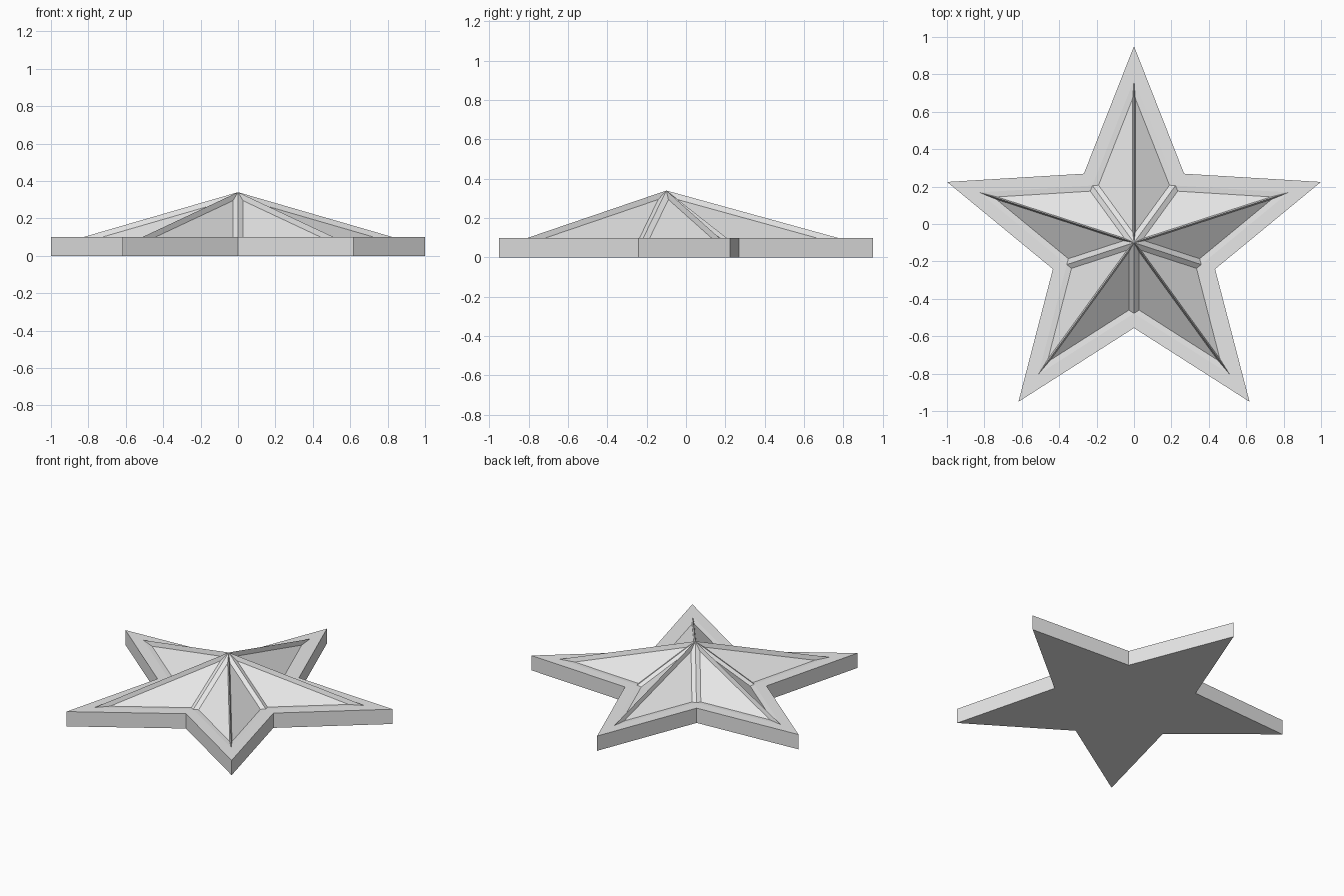
import bpy
import bmesh
import math

CENTRE_Y = -0.10
RIM_Z, PEAK_Z = 0.10, 0.34

cube = bpy.data.objects.get("Cube")
if cube:
    bpy.data.objects.remove(cube, do_unlink=True)

grey = bpy.data.materials.new("plain_grey")
grey.use_nodes = True
grey.diffuse_color = (0.8, 0.8, 0.8, 1)
grey.node_tree.nodes["Principled BSDF"].inputs["Base Color"].default_value = (0.8, 0.8, 0.8, 1)


def star_ring(bm, tip, valley, z):
    """Ten vertices, alternating tips and valleys, counter-clockwise."""
    ring = []
    for i in range(10):
        a = math.radians(90 + 36 * i)
        r = valley if i % 2 else tip
        ring.append(bm.verts.new((r * math.cos(a), CENTRE_Y + r * math.sin(a), z)))
    return ring


def bridge(bm, lower, upper):
    for i in range(10):
        j = (i + 1) % 10
        bm.faces.new((lower[i], lower[j], upper[j], upper[i]))


def finish(bm, name):
    mesh = bpy.data.meshes.new(name)
    bm.to_mesh(mesh)
    bm.free()
    mesh.materials.append(grey)
    obj = bpy.data.objects.new(name, mesh)
    bpy.context.collection.objects.link(obj)
    return obj


# Flat star base: underside, side walls and a flat rim around the raised star
bm = bmesh.new()
bottom = star_ring(bm, 1.051, 0.456, 0)
top = star_ring(bm, 1.051, 0.456, RIM_Z)
rim = star_ring(bm, 0.87, 0.378, RIM_Z)
bm.faces.new(bottom[::-1])
bridge(bm, bottom, top)
bridge(bm, top, rim)
finish(bm, "star_base")

# Raised star: ten sloping facets, each with a recessed panel
bm = bmesh.new()
edge = star_ring(bm, 0.87, 0.378, RIM_Z)
peak = bm.verts.new((0, CENTRE_Y, PEAK_Z))
facets = [bm.faces.new((edge[i], edge[(i + 1) % 10], peak)) for i in range(10)]
bm.normal_update()
bmesh.ops.inset_individual(bm, faces=facets, thickness=0.022, depth=-0.02,
                           use_even_offset=True)
finish(bm, "faceted_star")
